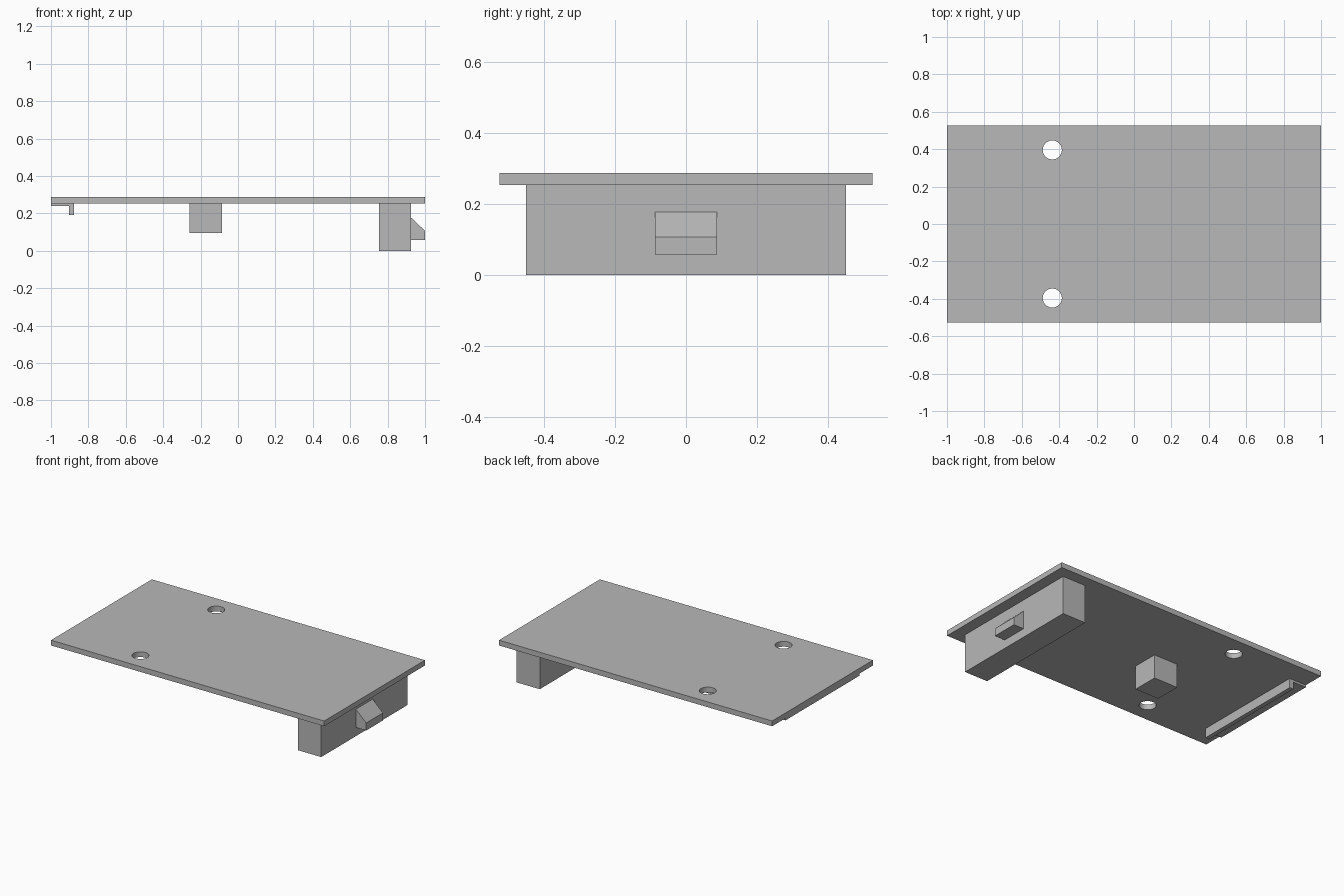
import bpy
import bmesh
import math

cube = bpy.data.objects.get("Cube")
if cube:
    bpy.data.objects.remove(cube, do_unlink=True)

grey = bpy.data.materials.new("plain grey")
grey.use_nodes = True
grey.diffuse_color = (0.48, 0.48, 0.48, 1)
grey.node_tree.nodes["Principled BSDF"].inputs["Base Color"].default_value = grey.diffuse_color


def extrude_profile(name, profile, half_width):
    """Sweep a closed x-z profile along y, centred on y = 0."""
    bm = bmesh.new()
    face = bm.faces.new([bm.verts.new((x, -half_width, z)) for x, z in profile])
    result = bmesh.ops.extrude_face_region(bm, geom=[face])
    moved = [v for v in result["geom"] if isinstance(v, bmesh.types.BMVert)]
    bmesh.ops.translate(bm, verts=moved, vec=(0, 2 * half_width, 0))
    bmesh.ops.recalc_face_normals(bm, faces=bm.faces)
    mesh = bpy.data.meshes.new(name)
    bm.to_mesh(mesh)
    bm.free()
    obj = bpy.data.objects.new(name, mesh)
    mesh.materials.append(grey)
    bpy.context.collection.objects.link(obj)
    return obj


def block(name, x0, x1, z0, z1, half_width):
    return extrude_profile(name, [(x0, z0), (x1, z0), (x1, z1), (x0, z1)], half_width)


UNDER, TOP = 0.253, 0.288

# Cover plate with two round through holes
plate = block("cover_plate", -1, 1, UNDER, TOP, 0.527)
for side in (-1, 1):
    bpy.ops.mesh.primitive_cylinder_add(vertices=48, radius=0.051, depth=0.2,
                                        location=(-0.437, side * 0.396, TOP))
    cutter = bpy.context.object
    cutter.hide_render = True
    cutter.data.materials.append(grey)
    bpy.context.view_layer.objects.active = plate
    cut = plate.modifiers.new("hole", "BOOLEAN")
    cut.operation = "DIFFERENCE"
    cut.solver = "EXACT"
    cut.object = cutter
    bpy.ops.object.modifier_apply(modifier=cut.name)
    bpy.data.objects.remove(cutter, do_unlink=True)

bpy.ops.object.select_all(action="DESELECT")
plate.select_set(True)
bpy.context.view_layer.objects.active = plate
bpy.ops.object.shade_smooth_by_angle(angle=math.radians(30))

# Blocks under the plate
block("end_block", 0.755, 0.925, 0, UNDER, 0.451)
block("centre_block", -0.26, -0.085, 0.096, UNDER, 0.0875)

# Wedge catch on the outer face of the end block
extrude_profile("catch", [(0.925, 0.057), (1, 0.057), (1, 0.107), (0.925, 0.178)], 0.0875)

# Thin ledge with a hanging lip at the opposite end
extrude_profile("ledge_lip", [(-1, UNDER), (-1, 0.239), (-0.904, 0.239), (-0.904, 0.191),
                              (-0.876, 0.191), (-0.876, UNDER)], 0.388)
